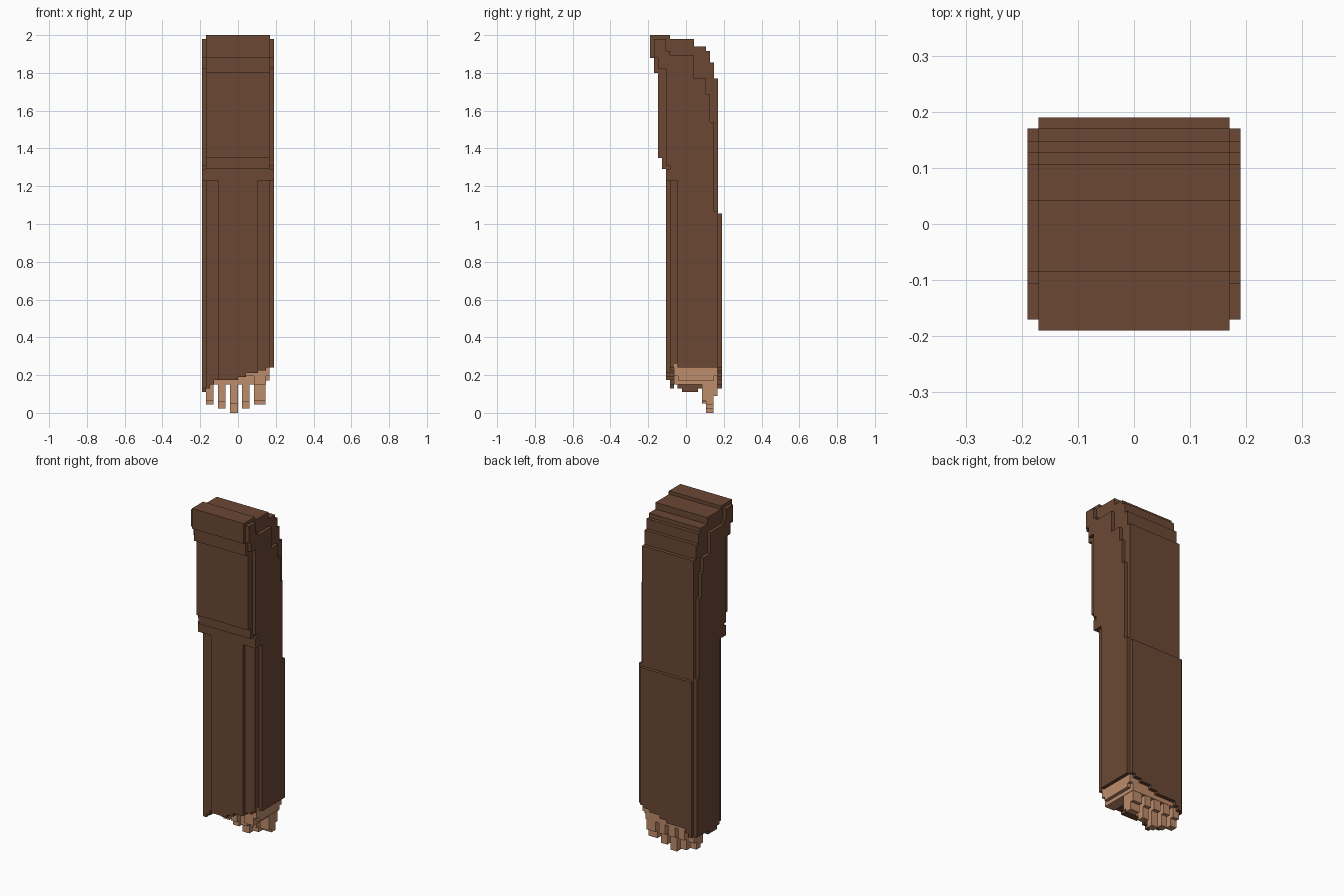
import bpy, bmesh

cube = bpy.data.objects.get("Cube")
if cube:
    bpy.data.objects.remove(cube, do_unlink=True)


def material(name, rgb):
    m = bpy.data.materials.new(name)
    m.use_nodes = True
    m.diffuse_color = (*rgb, 1)
    b = next(n for n in m.node_tree.nodes if n.type == 'BSDF_PRINCIPLED')
    b.inputs["Base Color"].default_value = (*rgb, 1)
    b.inputs["Roughness"].default_value = 0.9
    return m


BROWN = material("brown cloth", (0.147, 0.064, 0.034))
SKIN = material("skin", (0.515, 0.262, 0.147))


def prism(name, outline, a, b, axis, mat):
    """Extrude a 2D outline from a to b: axis x takes (y, z), axis y takes (x, z)."""
    bm = bmesh.new()
    put = (lambda p, t: (t, p[0], p[1])) if axis == 'x' else (lambda p, t: (p[0], t, p[1]))
    face = bm.faces.new([bm.verts.new(put(p, a)) for p in outline])
    ext = bmesh.ops.extrude_face_region(bm, geom=[face])
    new = [v for v in ext["geom"] if isinstance(v, bmesh.types.BMVert)]
    bmesh.ops.translate(bm, verts=new, vec=put((0, 0), b - a))
    bmesh.ops.recalc_face_normals(bm, faces=bm.faces)
    me = bpy.data.meshes.new(name)
    bm.to_mesh(me)
    bm.free()
    me.materials.append(mat)
    ob = bpy.data.objects.new(name, me)
    bpy.context.collection.objects.link(ob)
    return ob


def box(name, x0, x1, y0, y1, z0, z1, mat):
    return prism(name, [(x0, z0), (x1, z0), (x1, z1), (x0, z1)], y0, y1, 'y', mat)


def stairs(front, back, top):
    """Stepped outline. front: (y, bottom z) going down; back: (y, top z) going down."""
    pts = []
    z = top
    for y, low in front:
        pts += [(y, z), (y, low)]
        z = low
    bottom, z = z, top
    right = []
    for y, high in back:
        if high < z:
            right.append((right[-1][0], high))
        right.append((y, high))
        z = high
    right.append((back[-1][0], bottom))
    return pts + right[::-1]


# Sleeve body with stepped shoulder and back
HEM = 0.26
prism("sleeve_body", stairs(
    [(-.19, 1.88), (-.17, 1.80), (-.148, 1.35), (-.127, 1.29), (-.105, 1.23), (-.085, HEM)],
    [(-.085, 2.0), (.043, 1.98), (.106, 1.94), (.127, 1.915), (.148, 1.855), (.17, 1.77), (.19, 1.055)],
    2.0), -.17, .17, 'x', BROWN)

# Raised front panel of the forearm
box("front_panel", -.105, .105, -.105, -.085, HEM, 1.23, BROWN)

# Thin side panels
side = stairs(
    [(-.17, 1.88), (-.148, 1.82), (-.105, 1.31), (-.085, 1.29), (-.105, 1.23), (-.045, HEM)],
    [(-.105, 1.98), (-.085, 1.915), (.043, 1.895), (.106, 1.77), (.127, 1.685), (.148, 1.54), (.17, 1.07)],
    1.98)
for name, a, b in (("left_side_panel", .17, .19), ("right_side_panel", -.19, -.17)):
    prism(name, side, a, b, 'x', BROWN)

# Cuff rim: lower edge climbs in steps from right to left
STEPS = [(-.148, .13), (-.127, .15), (0, .175), (.042, .19), (.106, .21), (.148, .225), (.17, .24)]


def cuff(name, half, y0, y1):
    pts = [(-half, HEM)]
    x = -half
    for end, z in STEPS:
        end = min(end, half)
        if end > x:
            pts += [(x, z), (end, z)]
            x = end
    prism(name, pts + [(half, HEM)], y0, y1, 'y', BROWN)


cuff("cuff_front_panel", .105, -.105, -.085)
cuff("cuff_front", .17, -.085, -.064)
cuff("cuff_back", .17, .168, .19)
box("cuff_left", .17, .19, -.045, .17, .24, HEM, BROWN)
prism("cuff_right", [(-.045, HEM), (-.045, .13), (-.021, .13), (-.021, .11), (.064, .11),
                     (.064, .13), (.17, .13), (.17, HEM)], -.19, -.17, 'x', BROWN)

# Palm with pads around a hollow
box("palm", -.168, .168, -.064, .168, .195, HEM, SKIN)
box("palm_left_edge", .148, .168, -.043, .148, .172, .195, SKIN)
box("thumb_pad", .085, .148, -.064, .085, .15, .195, SKIN)
box("palm_right_pad", -.168, -.127, -.043, .085, .15, .195, SKIN)
box("knuckles", -.168, .148, .085, .168, .15, .195, SKIN)

# Fingers: thick base and narrower tip
for name, x0, x1, tip in (("little", -.17, -.13, .045), ("ring", -.106, -.066, .024),
                          ("middle", -.043, 0, 0), ("index", .021, .062, .024),
                          ("thumb", .085, .145, .045)):
    prism(name + "_finger", [(.085, .15), (.085, .05 + tip * .3), (.106, .05 + tip * .3), (.106, tip),
                             (.146, tip), (.146, .09), (.166, .09), (.166, .15)],
          x0, x1, 'x', SKIN)
